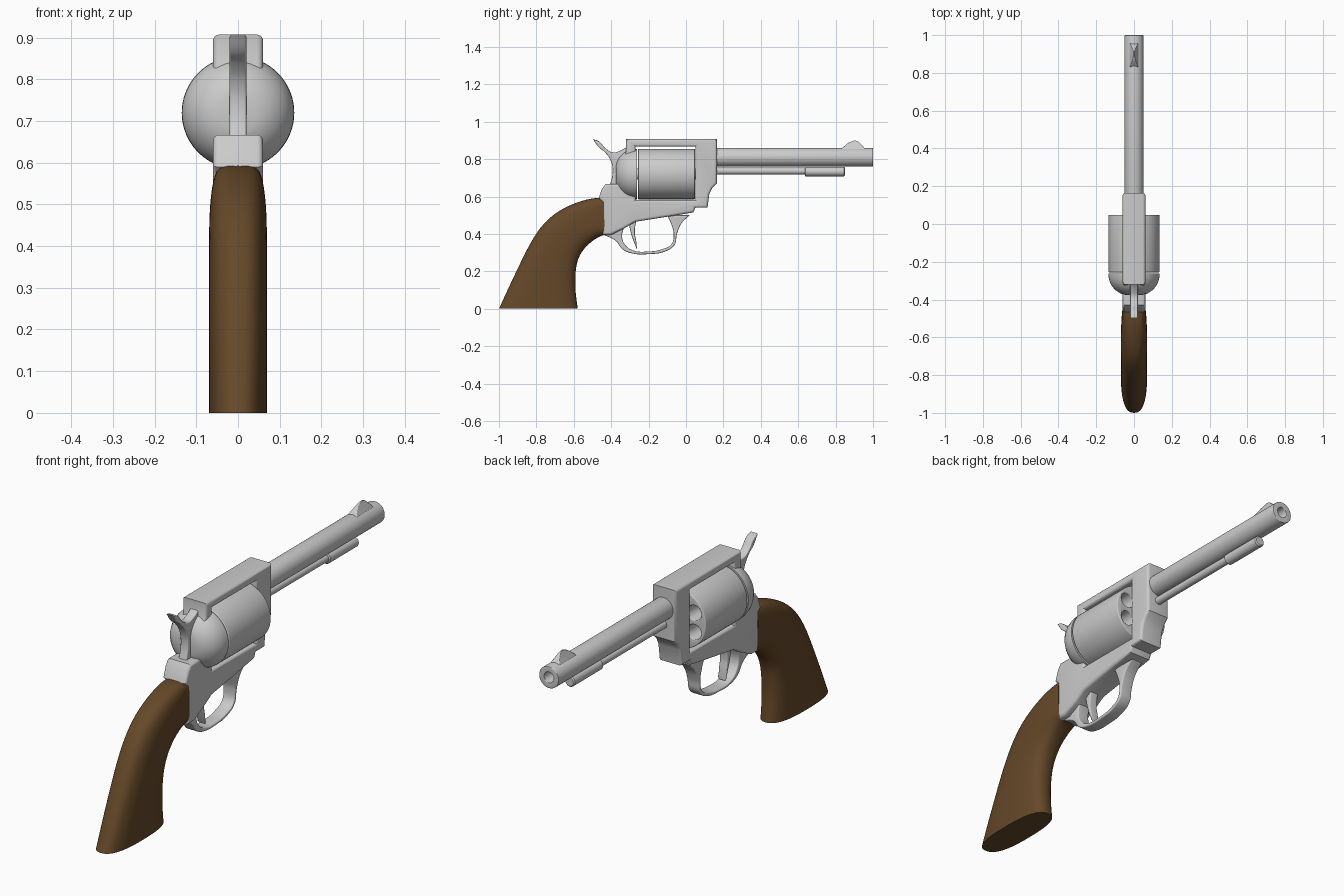
import bpy, bmesh
from math import sin, cos, pi
from mathutils import Matrix, Vector

if "Cube" in bpy.data.objects:
    bpy.data.objects.remove(bpy.data.objects["Cube"])

SIDE = Matrix(((0, 0, 1, 0), (1, 0, 0, 0), (0, 1, 0, 0), (0, 0, 0, 1)))    # local xy -> world yz
AXIAL = Matrix(((0, 1, 0, 0), (0, 0, 1, 0), (1, 0, 0, 0), (0, 0, 0, 1)))   # local z -> world y


def plate(name, loops, half, bevel, matrix, smooth=False):
    """Fill closed 2D loops (later ones are holes), thicken and round the rims."""
    cu = bpy.data.curves.new(name, 'CURVE')
    cu.dimensions, cu.fill_mode = '2D', 'BOTH'
    cu.extrude, cu.bevel_depth, cu.offset = half - bevel, bevel, -bevel
    cu.bevel_resolution, cu.resolution_u = 3, 6
    for pts in loops:
        sp = cu.splines.new('BEZIER' if smooth else 'POLY')
        target = sp.bezier_points if smooth else sp.points
        target.add(len(pts) - 1)
        for p, q in zip(target, pts):
            if smooth:
                p.co = (q[0], q[1], 0)
                kind = 'VECTOR' if len(q) > 2 else 'AUTO'
                p.handle_left_type = p.handle_right_type = kind
            else:
                p.co = (q[0], q[1], 0, 1)
        sp.use_cyclic_u = True
    ob = bpy.data.objects.new(name, cu)
    bpy.context.collection.objects.link(ob)
    bpy.ops.object.select_all(action='DESELECT')
    ob.select_set(True)
    bpy.context.view_layer.objects.active = ob
    bpy.ops.object.convert(target='MESH')
    ob = bpy.context.view_layer.objects.active
    bm = bmesh.new()
    bm.from_mesh(ob.data)
    bm.transform(matrix)
    bmesh.ops.remove_doubles(bm, verts=bm.verts, dist=0.0002)
    bmesh.ops.recalc_face_normals(bm, faces=bm.faces)
    bm.to_mesh(ob.data)
    bm.free()
    return ob


def mesh_object(name, bm):
    bmesh.ops.recalc_face_normals(bm, faces=bm.faces)
    me = bpy.data.meshes.new(name)
    bm.to_mesh(me)
    bm.free()
    ob = bpy.data.objects.new(name, me)
    bpy.context.collection.objects.link(ob)
    return ob


def loft(bm, rings):
    """Skin rings of points and cap both ends."""
    vs = [[bm.verts.new(p) for p in r] for r in rings]
    n = len(vs[0])
    for a, b in zip(vs, vs[1:]):
        for i in range(n):
            bm.faces.new((a[i], a[(i + 1) % n], b[(i + 1) % n], b[i]))
    return [bm.faces.new(vs[0]), bm.faces.new(vs[-1])]


def lathe(name, z, profile, n=48):
    """Turn (y, radius) pairs around a front-to-back axis."""
    bm = bmesh.new()
    loft(bm, [[(r * cos(2 * pi * i / n), y, z + r * sin(2 * pi * i / n)) for i in range(n)]
              for y, r in profile])
    return mesh_object(name, bm)


def circle(r, cx=0, cy=0, n=48):
    return [(cx + r * cos(2 * pi * i / n), cy + r * sin(2 * pi * i / n)) for i in range(n)]


# Frame with window for the cylinder
outer = [(-.32, .907), (.165, .907), (.165, .67), (.14, .645), (.125, .615), (.115, .54), (.05, .54),
         (.04, .515), (-.08, .495), (-.27, .465), (-.33, .43), (-.40, .395), (-.445, .395),
         (-.445, .57), (-.467, .59), (-.45, .64), (-.43, .667), (-.36, .667), (-.36, .75), (-.32, .84)]
window = [(-.27, .58), (.05, .58), (.05, .867), (-.27, .867)]
plate('frame', [outer, window], .06, .014, SIDE)

# Rounded recoil shield
lathe('recoil_shield', .72, [(-.262, .135), (-.285, .134), (-.31, .127), (-.332, .115),
                             (-.352, .096), (-.367, .073), (-.375, .045)])

# Cylinder with six chambers
holes = [circle(.034, .088 * cos(k * pi / 3), .088 * sin(k * pi / 3), 24) for k in range(6)]
plate('cylinder', [circle(.135, n=64)] + holes, .152, .004, Matrix.Translation((0, -.104, .72)) @ AXIAL)
lathe('cylinder_pin', .72, [(-.27, .03), (.08, .03)], 24)

# Barrel with bore, ejector rod and its head
plate('barrel', [circle(.05), circle(.024, n=24)], .43, .003, Matrix.Translation((0, .57, .81)) @ AXIAL)
lathe('ejector_rod', .736, [(.12, .018), (.66, .018)], 24)
lathe('ejector_head', .733, [(.635, .02), (.64, .025), (.845, .025), (.85, .02)], 24)

# Front sight, tapering to a thin crest
sight = plate('front_sight', [[(.82, .845, 1), (.845, .868), (.875, .89), (.91, .898), (.93, .885),
                               (.965, .845, 1)]], .025, .003, SIDE, True)
for v in sight.data.vertices:
    v.co.x *= max(.15, 1 - (v.co.z - .85) / .055)

# Hammer
plate('hammer', [[(-.497, .907, 1), (-.465, .895), (-.43, .857), (-.39, .836), (-.35, .846),
                  (-.31, .87, 1), (-.31, .65, 1), (-.41, .65, 1), (-.392, .73), (-.402, .79),
                  (-.435, .838), (-.468, .865)]], .02, .005, SIDE, True)

# Trigger guard: outer edge, then back along the inner edge
plate('trigger_guard', [[(-.445, .41, 1), (-.44, .395, 1), (-.375, .362), (-.34, .318), (-.285, .295),
                         (-.20, .292), (-.115, .305), (-.062, .34), (-.048, .40), (-.025, .455),
                         (.02, .50, 1), (-.10, .50, 1), (-.078, .45), (-.066, .40), (-.078, .345),
                         (-.125, .319), (-.20, .306), (-.28, .311), (-.322, .337), (-.342, .385),
                         (-.325, .45, 1)]], .03, .006, SIDE, True)

# Trigger
plate('trigger', [[(-.31, .49, 1), (-.296, .41), (-.28, .36), (-.262, .317, 1), (-.266, .36),
                   (-.274, .41), (-.262, .49, 1)]], .02, .004, SIDE, True)

# Wooden grip: back point, front point, half width, squareness of section
stations = [((-1, 0), (-.578, 0), .07, 2.6), ((-.955, .10), (-.592, .09), .07, 2.6),
            ((-.90, .215), (-.592, .19), .07, 2.6), ((-.845, .33), (-.582, .26), .07, 2.6),
            ((-.78, .44), (-.55, .318), .07, 2.6), ((-.69, .523), (-.505, .36), .07, 2.7),
            ((-.58, .572), (-.47, .382), .068, 3), ((-.50, .592), (-.45, .391), .064, 3.6),
            ((-.44, .594), (-.435, .394), .06, 4.5)]
N = 24
rings = []
for back, front, w, e in stations:
    a, b = Vector((0, *back)), Vector((0, *front))
    ring = []
    for i in range(N):
        t = 2 * pi * (i + .5) / N
        c, s = cos(t), sin(t)
        u = abs(c) ** (2 / e) * (1 if c > 0 else -1)
        p = a.lerp(b, (1 + u / abs(cos(pi / N)) ** (2 / e)) / 2)
        p.x = w * abs(s) ** (2 / e) * (1 if s > 0 else -1)
        ring.append(p)
    rings.append(ring)
bm = bmesh.new()
caps = loft(bm, rings)
crease = bm.edges.layers.float.new('crease_edge')
for f in caps:
    for ed in f.edges:
        ed[crease] = 1
grip = mesh_object('grip', bm)
grip.modifiers.new('smooth', 'SUBSURF').levels = 2
grip.modifiers['smooth'].render_levels = 2
wood = bpy.data.materials.new('wood')
wood.diffuse_color = (.13, .065, .022, 1)
wood.use_nodes = True
wood.node_tree.nodes["Principled BSDF"].inputs["Base Color"].default_value = wood.diffuse_color
grip.data.materials.append(wood)

# Smooth shading with crisp edges
bpy.ops.object.select_all(action='SELECT')
bpy.context.view_layer.objects.active = grip
bpy.ops.object.shade_smooth_by_angle(angle=.6)
